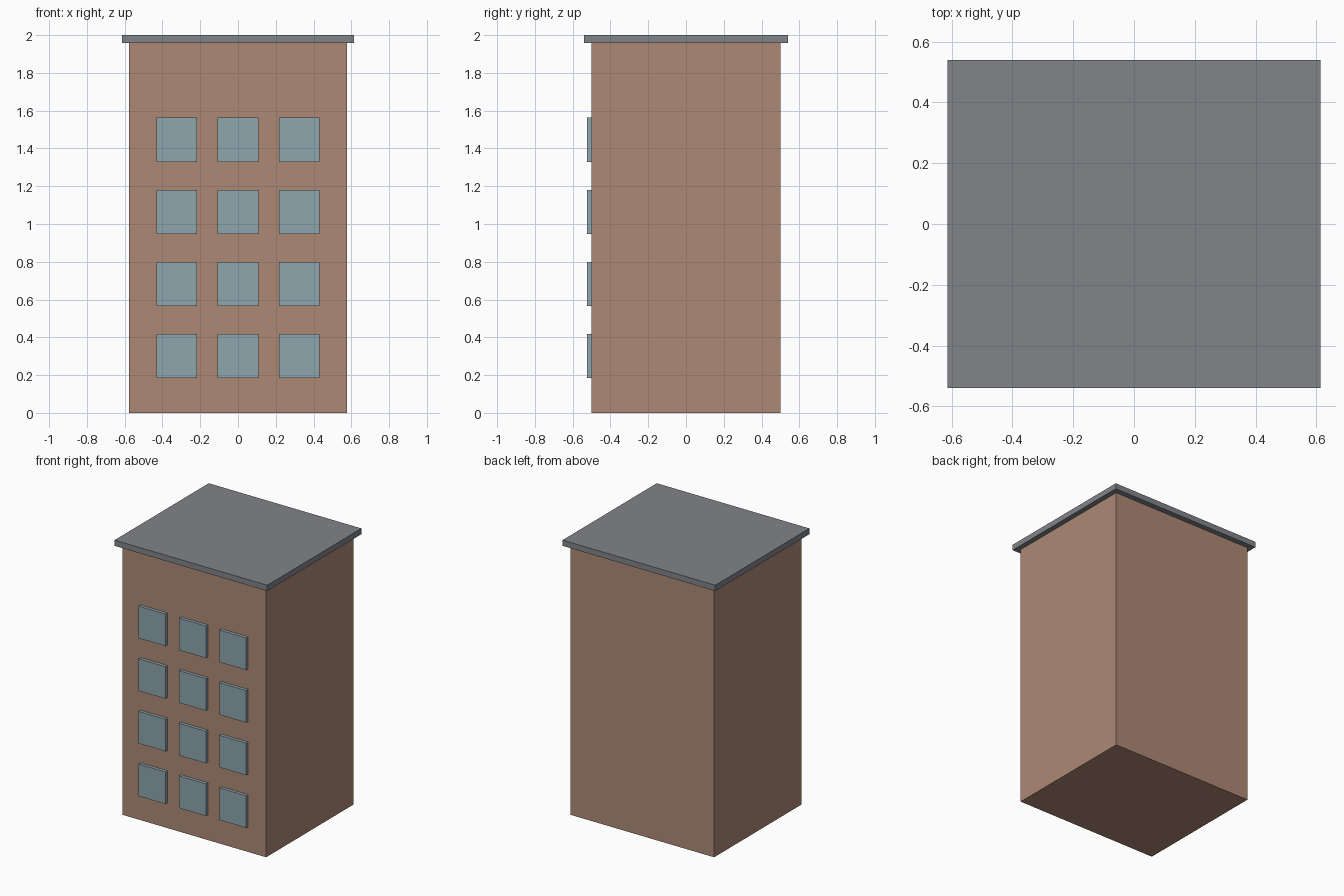
import bpy

if "Cube" in bpy.data.objects:
    bpy.data.objects.remove(bpy.data.objects["Cube"])


def material(name, rgb):
    mat = bpy.data.materials.new(name)
    mat.diffuse_color = (*rgb, 1.0)
    mat.use_nodes = True
    mat.node_tree.nodes["Principled BSDF"].inputs["Base Color"].default_value = mat.diffuse_color
    return mat


def box(name, center, size, mat):
    bpy.ops.mesh.primitive_cube_add(size=1, location=center)
    obj = bpy.context.object
    obj.name = name
    obj.scale = size
    bpy.ops.object.transform_apply(location=False, rotation=False, scale=True)
    obj.data.materials.append(mat)
    return obj


brick = material("brick", (0.42, 0.25, 0.18))
glass = material("glass", (0.27, 0.38, 0.42))
slate = material("slate", (0.22, 0.23, 0.25))

WALL_TOP = 1.958
DEPTH = 1.0

# Main block
box("building_body", (0, 0, WALL_TOP / 2), (1.152, DEPTH, WALL_TOP), brick)

# Overhanging flat roof slab
box("roof_slab", (0, 0, (WALL_TOP + 2) / 2), (1.226, 1.08, 2 - WALL_TOP), slate)

# Front windows: four floors of three, standing slightly proud of the wall
for floor in range(4):
    for col in range(3):
        box(f"window_{floor + 1}_{col + 1}",
            ((col - 1) * 0.324, -DEPTH / 2 - 0.003, 0.3 + floor * 0.382),
            (0.216, 0.04, 0.233), glass)
